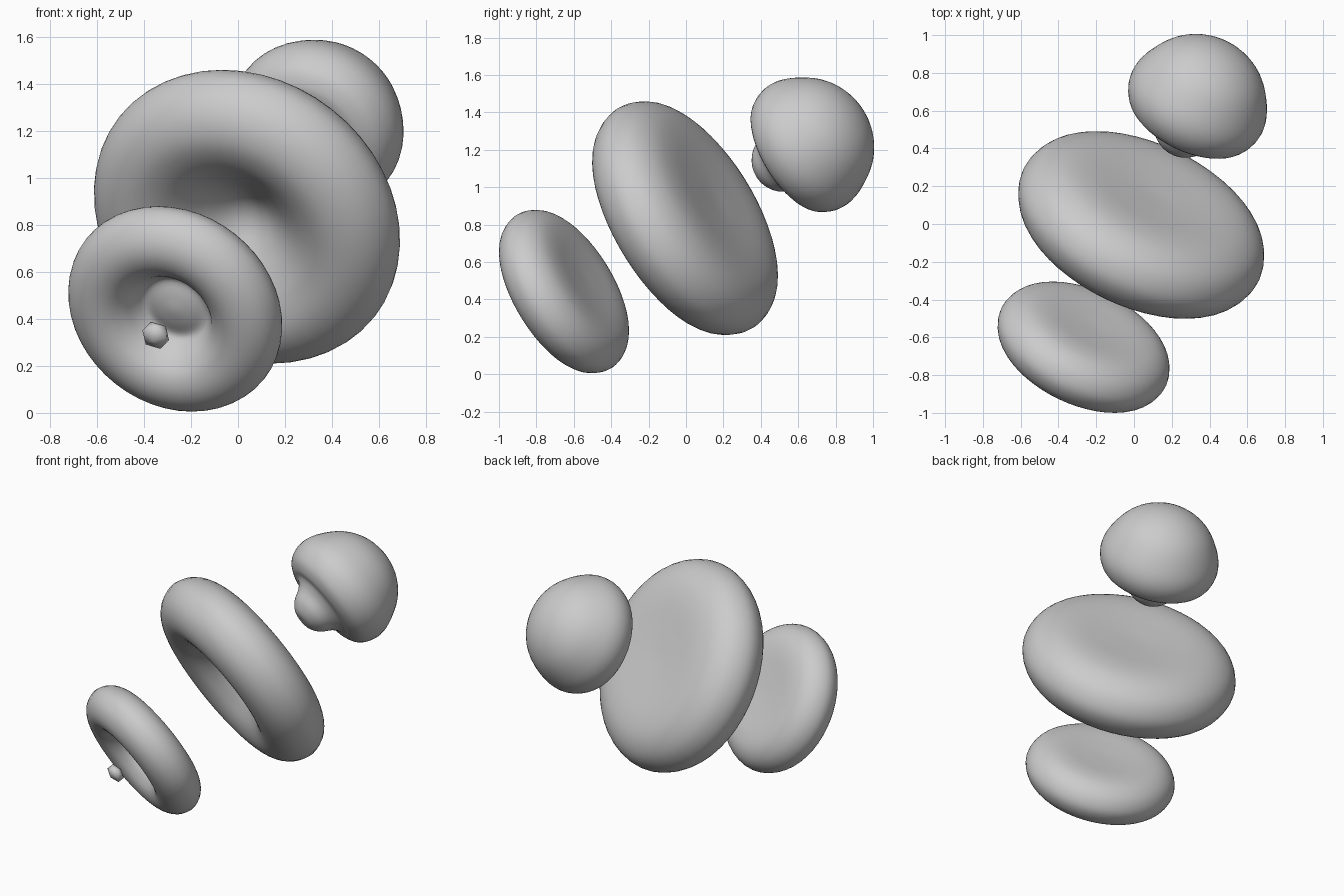
import bpy, bmesh
from math import sin, cos, pi
from mathutils import Vector

if "Cube" in bpy.data.objects:
    bpy.data.objects.remove(bpy.data.objects["Cube"])

# All cells share one axis, pointing out of their dented front
AXIS = Vector((-0.375, -0.79, -0.485)).normalized()
ROT = AXIS.to_track_quat('Z', 'Y')
SEGS = 48


def smooth_profile(pts, steps=4):
    """Catmull-Rom through (radius, height) points, mirrored at both poles."""
    mirror = lambda p: (-p[0], p[1])
    p = [Vector(q) for q in [mirror(pts[1])] + pts + [mirror(pts[-2])]]
    out = []
    for i in range(1, len(p) - 2):
        a, b, c, d = p[i - 1:i + 3]
        for k in range(steps):
            t = k / steps
            out.append(0.5 * (2 * b + (c - a) * t + (2 * a - 5 * b + 4 * c - d) * t * t
                              + (3 * b - a - 3 * c + d) * t ** 3))
    return out + [p[-2]]


def finish(bm, name, loc):
    bmesh.ops.recalc_face_normals(bm, faces=bm.faces)
    for f in bm.faces:
        f.smooth = True
    me = bpy.data.meshes.new(name)
    bm.to_mesh(me)
    bm.free()
    ob = bpy.data.objects.new(name, me)
    ob.location = loc
    ob.rotation_mode = 'QUATERNION'
    ob.rotation_quaternion = ROT
    bpy.context.collection.objects.link(ob)
    return ob


def lathe(name, pts, loc):
    prof = smooth_profile(pts)
    bm = bmesh.new()
    first = bm.verts.new((0, 0, prof[0].y))
    last = bm.verts.new((0, 0, prof[-1].y))
    rings = [[bm.verts.new((q.x * cos(2 * pi * i / SEGS), q.x * sin(2 * pi * i / SEGS), q.y))
              for i in range(SEGS)] for q in prof[1:-1]]
    for i in range(SEGS):
        j = (i + 1) % SEGS
        bm.faces.new((first, rings[0][j], rings[0][i]))
        bm.faces.new((last, rings[-1][i], rings[-1][j]))
        for a, b in zip(rings, rings[1:]):
            bm.faces.new((a[i], a[j], b[j], b[i]))
    return finish(bm, name, loc)


# Large disc in the middle, with a cone-shaped dent
lathe("large_disc", [
    (0, -.198), (.2, -.206), (.4, -.213), (.54, -.188), (.645, -.115), (.69, 0),
    (.655, .112), (.575, .185), (.47, .212), (.36, .185), (.26, .12), (.17, .045),
    (.08, -.02), (0, -.04)], (.04, 0, .837))

# Small disc in front, with a steeper dent holding a low lump
lathe("small_disc", [
    (0, -.138), (.14, -.143), (.28, -.149), (.378, -.132), (.45, -.08), (.482, 0),
    (.458, .08), (.4, .132), (.33, .15), (.26, .133), (.205, .085), (.17, .03),
    (.135, -.005), (.07, .01), (0, .02)], (-.265, -.648, .445))

# Rounded dome at the back, with a blunt nub on its front
lathe("back_dome", [
    (0, -.318), (.15, -.288), (.275, -.2), (.36, -.06), (.38, .05), (.345, .145),
    (.28, .19), (.22, .2), (.17, .24), (.13, .305), (.07, .35), (0, .355)],
    (.348, .675, 1.24))

# Loose crumb floating in front of the small disc
bm = bmesh.new()
bmesh.ops.create_icosphere(bm, subdivisions=1, radius=.065)
bmesh.ops.scale(bm, vec=(1, 1, .65), verts=bm.verts)
finish(bm, "crumb", (-.35, -.84, .33))
